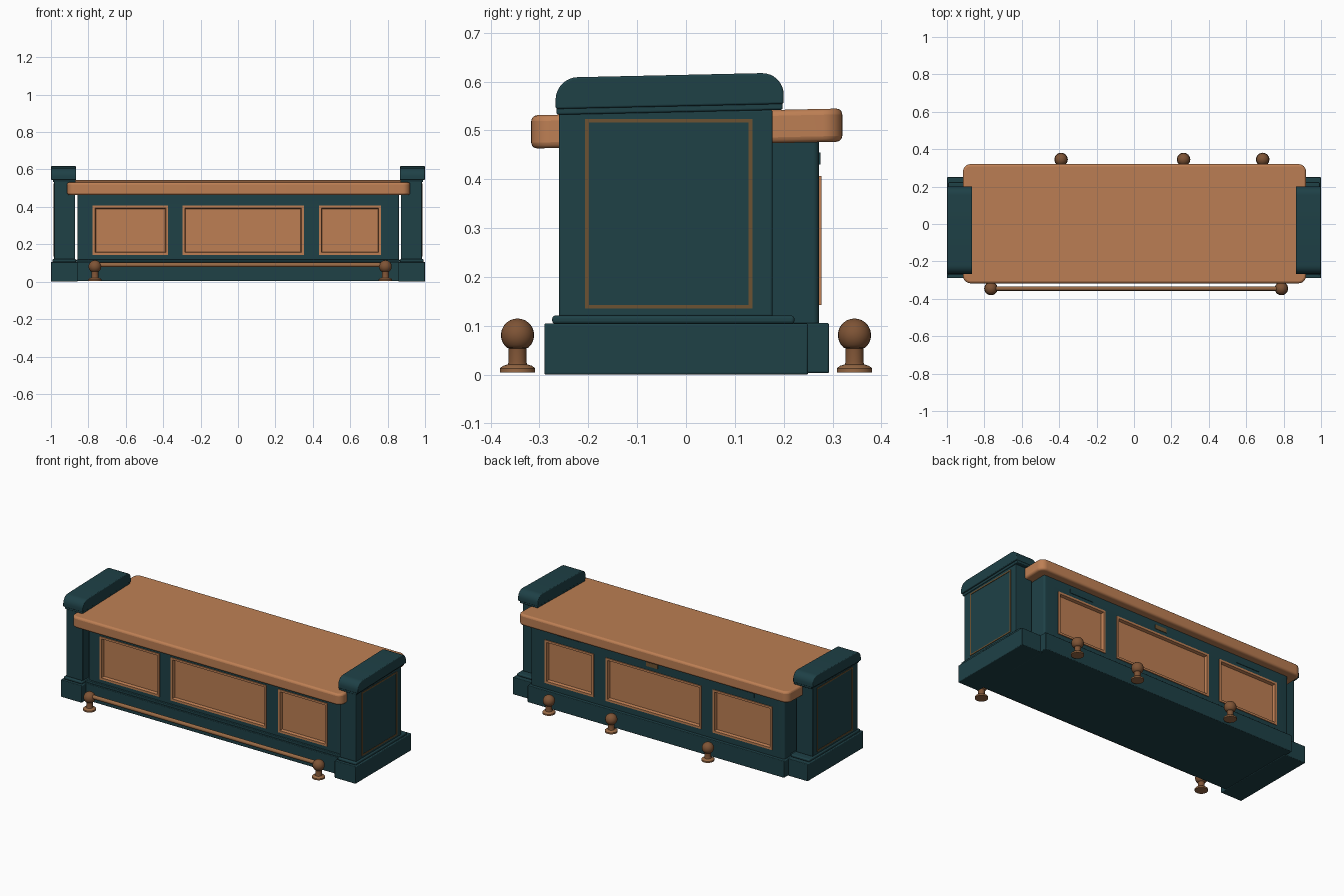
import bpy, bmesh, math
from mathutils import Matrix

if "Cube" in bpy.data.objects:
    bpy.data.objects.remove(bpy.data.objects["Cube"])

TILT = 0.022  # slight backward rise of the worktop and caps


def material(name, rgb):
    m = bpy.data.materials.new(name)
    m.diffuse_color = (*rgb, 1)
    m.use_nodes = True
    m.node_tree.nodes["Principled BSDF"].inputs["Base Color"].default_value = m.diffuse_color
    return m


TEAL = material("dark teal paint", (0.013, 0.052, 0.062))
COPPER = material("copper wood", (0.51, 0.212, 0.088))
BRONZE = material("dark bronze", (0.21, 0.088, 0.036))
RAIL = material("bronze rail", (0.31, 0.14, 0.058))
BRASS = material("antique brass", (0.15, 0.085, 0.032))


def finish(name, bm, mat, bevel=0.0, smooth=True):
    bmesh.ops.recalc_face_normals(bm, faces=bm.faces[:])
    me = bpy.data.meshes.new(name)
    bm.to_mesh(me)
    bm.free()
    ob = bpy.data.objects.new(name, me)
    bpy.context.collection.objects.link(ob)
    me.materials.append(mat)
    if bevel:
        mod = ob.modifiers.new("bevel", 'BEVEL')
        mod.width, mod.segments = bevel, 3
        mod.limit_method, mod.angle_limit = 'ANGLE', math.radians(40)
    if smooth:
        bpy.ops.object.select_all(action='DESELECT')
        ob.select_set(True)
        bpy.context.view_layer.objects.active = ob
        bpy.ops.object.shade_smooth_by_angle(angle=math.radians(35))
    return ob


def box_mesh(lo, hi):
    bm = bmesh.new()
    bmesh.ops.create_cube(bm, size=1)
    for v in bm.verts:
        for i in range(3):
            v.co[i] = lo[i] if v.co[i] < 0 else hi[i]
    return bm


def box(name, lo, hi, mat, bevel=0.004, round_axis=None, radius=0.0, top_only=False, tilt=0.0):
    """Box whose edges along round_axis are rounded by radius."""
    bm = box_mesh(lo, hi)
    if round_axis is not None:
        edges = []
        for e in bm.edges:
            a, b = e.verts
            if abs(a.co[round_axis] - b.co[round_axis]) > 1e-6:
                if not top_only or a.co.z > (lo[2] + hi[2]) / 2:
                    edges.append(e)
        bmesh.ops.bevel(bm, geom=edges, offset=radius, segments=8,
                        profile=0.5, affect='EDGES')
    for v in bm.verts:
        v.co.z += tilt * v.co.y
    return finish(name, bm, mat, bevel)


# Central plinth, trim, body and worktop
box("plinth", (-0.87, -0.25, 0.003), (0.87, 0.293, 0.106), TEAL)
box("plinth_trim", (-0.865, -0.238, 0.104), (0.865, 0.21, 0.119), TEAL)
body = box("counter_body", (-0.858, -0.225, 0.104), (0.862, 0.272, 0.48), TEAL,
           bevel=0, round_axis=2, radius=0.012)
box("worktop", (-0.914, -0.317, 0.470), (0.920, 0.32, 0.538), COPPER,
    bevel=0.012, round_axis=2, radius=0.04, tilt=TILT)

# Recessed panels on the front and back, set in pockets of the body
for side, face_y, sgn in (("front", -0.225, -1), ("back", 0.272, 1)):
    for label, x0, x1 in (("left", -0.777, -0.373), ("middle", -0.297, 0.352),
                          ("right", 0.433, 0.765)):
        z0, z1 = 0.143, 0.407
        ya, yb = sorted((face_y + sgn * 0.005, face_y - sgn * 0.032))
        bm = box_mesh((x0, ya, z0), (x1, yb, z1))
        bmesh.ops.recalc_face_normals(bm, faces=bm.faces[:])
        face = [f for f in bm.faces if f.normal.y * sgn > 0.9]
        bmesh.ops.inset_region(bm, faces=face, thickness=0.018, depth=0)
        bmesh.ops.inset_region(bm, faces=face, thickness=0.006, depth=-0.018)
        finish(f"{side}_panel_{label}", bm, COPPER, smooth=False)

        ca, cb = sorted((face_y + sgn * 0.02, face_y - sgn * 0.027))
        cutter = finish("pocket_cutter", box_mesh((x0 + .003, ca, z0 + .003),
                                                  (x1 - .003, cb, z1 - .003)), TEAL, smooth=False)
        mod = body.modifiers.new("pocket", 'BOOLEAN')
        mod.operation, mod.solver, mod.object = 'DIFFERENCE', 'EXACT', cutter
        bpy.context.view_layer.objects.active = body
        bpy.ops.object.modifier_apply(modifier=mod.name)
        bpy.data.objects.remove(cutter)

# Small plates above the back panels
for label, x, w, mat in (("left", -0.575, 0.08, TEAL), ("middle", 0.04, 0.04, BRASS),
                         ("right", 0.6, 0.08, TEAL)):
    box(f"back_plate_{label}", (x - w, 0.266, 0.43), (x + w, 0.275, 0.455), mat, bevel=0)

# End pedestals, mirrored left and right
for side, s in (("left", -1), ("right", 1)):
    def end_box(name, x0, x1, y0, y1, z0, z1, mat=TEAL, **kw):
        a, b = sorted((s * x0, s * x1))
        return box(f"{side}_{name}", (a, y0, z0), (b, y1, z1), mat, **kw)

    end_box("pedestal_base", 0.857, 1.0, -0.29, 0.25, 0.0, 0.105)
    end_box("pedestal_trim", 0.865, 0.992, -0.274, 0.222, 0.104, 0.121, bevel=0.006)
    end_box("pillar", 0.871, 0.983, -0.26, 0.177, 0.119, 0.542)
    end_box("cap_lip", 0.868, 0.99, -0.265, 0.198, 0.538, 0.553, tilt=TILT)
    end_box("cap", 0.865, 1.0, -0.267, 0.2, 0.550, 0.614, tilt=TILT,
            round_axis=0, radius=0.045, top_only=True)
    # Thin brass border on the outer face
    y0, y1, z0, z1, t = -0.207, 0.136, 0.135, 0.524, 0.008
    for label, a, b, c, d in (("bottom", y0, y1, z0, z0 + t), ("top", y0, y1, z1 - t, z1),
                              ("front", y0, y0 + t, z0, z1), ("back", y1 - t, y1, z0, z1)):
        end_box(f"border_{label}", 0.98, 0.986, a, b, c, d, BRASS, bevel=0)


# Ball-topped posts: lathed foot and stem with a ball
def post(name, x, y):
    profile = [(0.0, 0.004), (0.036, 0.004), (0.036, 0.013), (0.030, 0.018),
               (0.020, 0.021), (0.018, 0.026), (0.018, 0.054)]
    profile += [(0.034 * math.sin(a), 0.081 - 0.034 * math.cos(a))
                for a in (math.radians(40 + 14 * i) for i in range(11))]
    profile[-1] = (0.0, 0.115)
    bm = bmesh.new()
    vs = [bm.verts.new((r, 0, z)) for r, z in profile]
    es = [bm.edges.new(p) for p in zip(vs, vs[1:])]
    bmesh.ops.spin(bm, geom=vs + es, cent=(0, 0, 0), axis=(0, 0, 1),
                   angle=2 * math.pi, steps=24)
    bmesh.ops.remove_doubles(bm, verts=bm.verts[:], dist=1e-5)
    bmesh.ops.translate(bm, verts=bm.verts[:], vec=(x, y, 0))
    ob = finish(name, bm, BRONZE)
    ob.data.materials.append(RAIL)
    for f in ob.data.polygons:  # foot disc in the lighter bronze
        if f.center.z < 0.022:
            f.material_index = 1


for i, x in enumerate((-0.765, 0.788)):
    post(f"front_post_{i + 1}", x, -0.345)
for i, x in enumerate((-0.39, 0.265, 0.688)):
    post(f"back_post_{i + 1}", x, 0.345)

# Foot rail between the front posts
bm = bmesh.new()
bmesh.ops.create_cone(bm, cap_ends=True, segments=16, radius1=0.012, radius2=0.012, depth=1.55,
                      matrix=Matrix.Translation((0.011, -0.345, 0.09)) @ Matrix.Rotation(math.pi / 2, 4, 'Y'))
finish("foot_rail", bm, RAIL)
